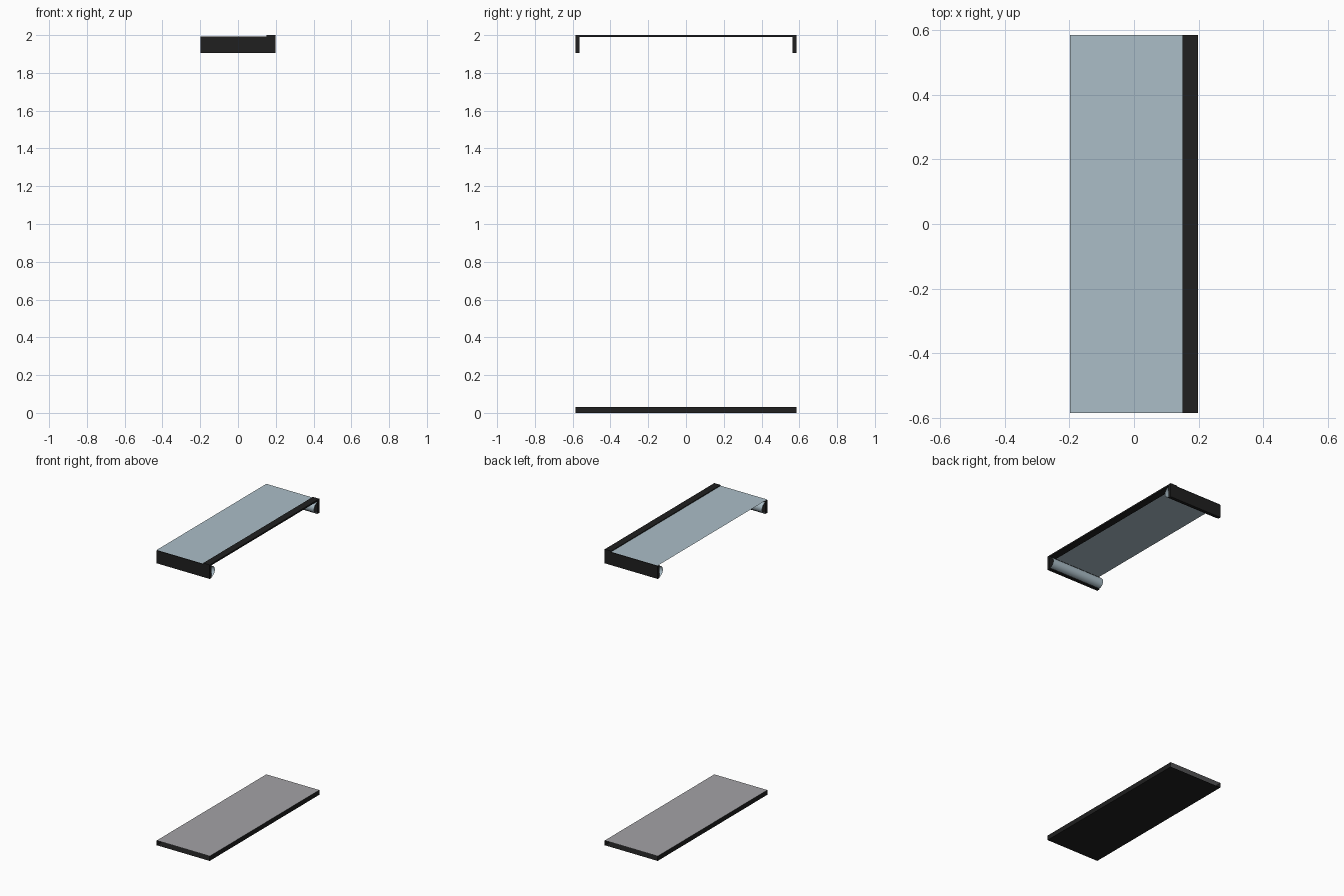
import bpy, bmesh, math

if "Cube" in bpy.data.objects:
    bpy.data.objects.remove(bpy.data.objects["Cube"])

def mat(name, c):
    m = bpy.data.materials.new(name)
    m.diffuse_color = (*c, 1)
    m.use_nodes = True
    m.node_tree.nodes["Principled BSDF"].inputs["Base Color"].default_value = m.diffuse_color
    return m

black = mat("black", (0.014, 0.014, 0.014))
glass = mat("pale_blue_glass", (0.41, 0.515, 0.575))
grey = mat("grey", (0.37, 0.365, 0.385))

def make(name, bm, *mats):
    me = bpy.data.meshes.new(name)
    bm.to_mesh(me)
    bm.free()
    for m in mats:
        me.materials.append(m)
    ob = bpy.data.objects.new(name, me)
    bpy.context.collection.objects.link(ob)
    return ob

def box(x0, x1, y0, y1, z0, z1):
    bm = bmesh.new()
    bmesh.ops.create_cube(bm, size=1)
    for v in bm.verts:
        v.co = (x0 if v.co.x < 0 else x1, y0 if v.co.y < 0 else y1, z0 if v.co.z < 0 else z1)
    bm.normal_update()
    return bm

X, Y = 0.198, 0.585

# floor slab: grey top, black sides and underside, open short ends
bm = box(-X, X, -Y, Y, 0, 0.032)
bmesh.ops.delete(bm, geom=[f for f in bm.faces if abs(f.normal.y) > 0.9], context='FACES_ONLY')
for f in bm.faces:
    f.material_index = 1 if f.normal.z > 0.9 else 0
make("base_slab", bm, black, grey)

# glass top sheet
bm = bmesh.new()
bm.faces.new([bm.verts.new(p) for p in
              ((-X, -Y, 1.995), (0.15, -Y, 1.995), (0.15, Y, 1.995), (-X, Y, 1.995))])
make("top_glass", bm, glass)

# long black edge strip
make("edge_strip", box(0.15, X, -Y, Y, 1.99, 2.0), black)

# end panels with a half-round tube on each inner side, open at its ends
for s, side in ((-1, "front"), (1, "back")):
    inner = Y - 0.02
    make(side + "_panel", box(-X, X, *sorted((s * inner, s * Y)), 1.905, 1.992), black)
    bm = bmesh.new()
    n, r, zc = 16, 0.035, 1.947
    rows = []
    for i in range(n + 1):
        a = math.pi * i / n
        y, z = s * (inner - r * math.sin(a)), zc + r * math.cos(a)
        rows.append([bm.verts.new((x, y, z)) for x in (-X, X)])
    for a, b in zip(rows, rows[1:]):
        f = bm.faces.new((a[0], a[1], b[1], b[0]) if s > 0 else (a[0], b[0], b[1], a[1]))
        f.smooth = True
    bm.normal_update()
    # make normals point away from the panel
    for f in bm.faces:
        if f.normal.y * s > 0:
            f.normal_flip()
    make(side + "_tube", bm, glass)
